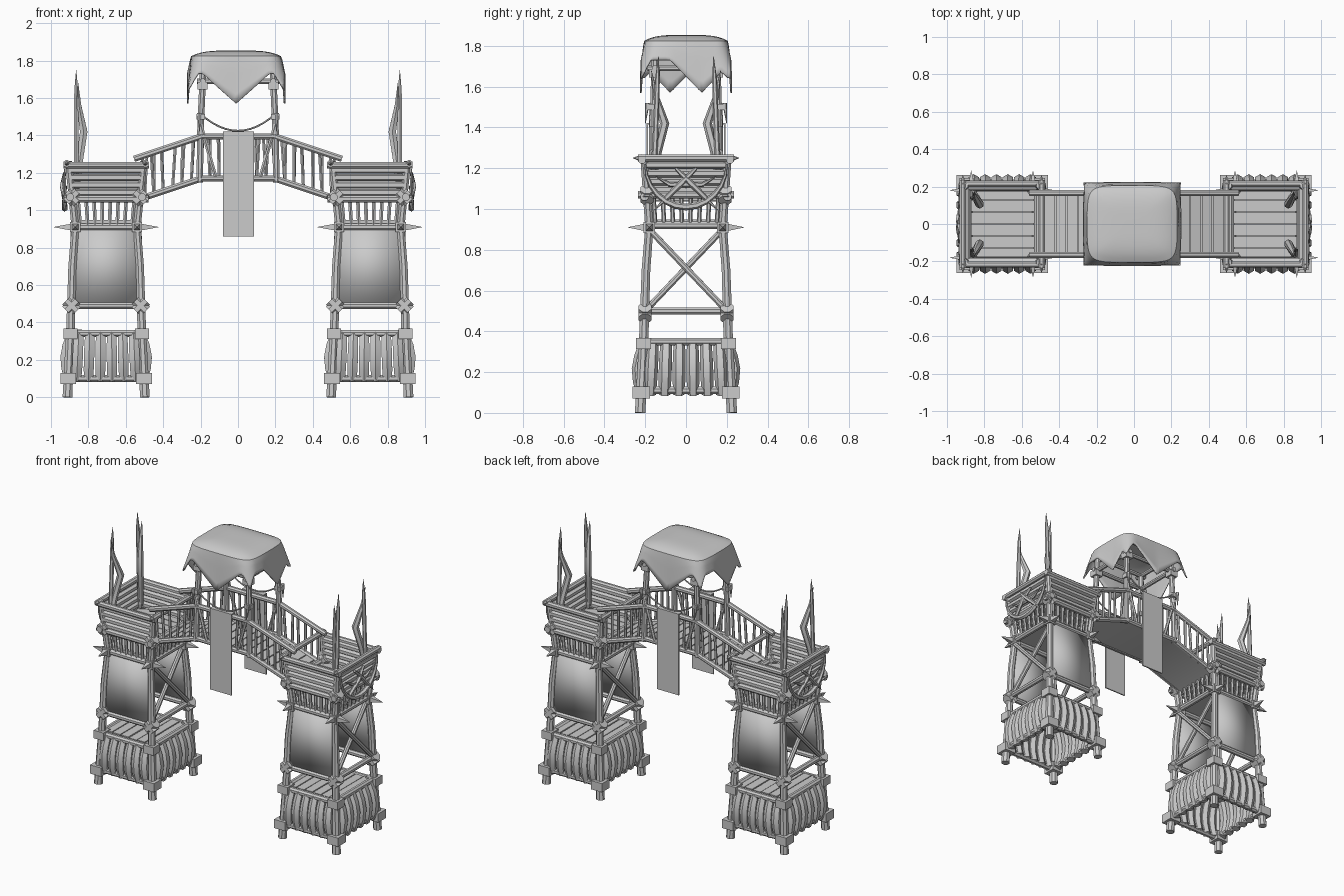
import bpy, bmesh, math, random
from mathutils import Vector as V

random.seed(4)
if "Cube" in bpy.data.objects:
    bpy.data.objects.remove(bpy.data.objects["Cube"])

grey = bpy.data.materials.new("weathered_grey")
grey.use_nodes = True
grey.diffuse_color = (0.6, 0.6, 0.6, 1)
grey.node_tree.nodes["Principled BSDF"].inputs["Base Color"].default_value = (0.6, 0.6, 0.6, 1)


def finish(name, bm, thick=0):
    """Turn a bmesh into a shaded object."""
    bmesh.ops.recalc_face_normals(bm, faces=bm.faces)
    me = bpy.data.meshes.new(name)
    bm.to_mesh(me)
    bm.free()
    me.materials.append(grey)
    ob = bpy.data.objects.new(name, me)
    bpy.context.collection.objects.link(ob)
    me.shade_smooth()
    me.set_sharp_from_angle(angle=math.radians(40))
    if thick:
        mod = ob.modifiers.new("thickness", "SOLIDIFY")
        mod.thickness = thick
        mod.offset = 0
    return ob


def tube(bm, path, radii, sides=8, flat=1.0):
    """Sweep a round section along a path; radii is one value or one per point."""
    path = [V(p) for p in path]
    if not isinstance(radii, (list, tuple)):
        radii = [radii] * len(path)
    axis = (path[-1] - path[0]).normalized()
    ref = V((0, 0, 1)) if abs(axis.z) < 0.9 else V((0, 1, 0))
    rings = []
    for i, p in enumerate(path):
        t = (path[min(i + 1, len(path) - 1)] - path[max(i - 1, 0)]).normalized()
        a = t.cross(ref).normalized()
        b = a.cross(t)
        ring = []
        for k in range(sides):
            ang = math.tau * (k + 0.5) / sides
            ring.append(bm.verts.new(p + radii[i] * (a * math.cos(ang) + b * math.sin(ang) * flat)))
        rings.append(ring)
    for r, s in zip(rings, rings[1:]):
        for k in range(sides):
            bm.faces.new((r[k], r[(k + 1) % sides], s[(k + 1) % sides], s[k]))
    bm.faces.new(rings[0][::-1])
    bm.faces.new(rings[-1])


def box(bm, c, size):
    made = bmesh.ops.create_cube(bm, size=1)["verts"]
    bmesh.ops.scale(bm, vec=size, verts=made)
    bmesh.ops.translate(bm, vec=c, verts=made)


def half(z):
    """Half widths of a tower at a height: tapering legs, then a flared basket."""
    if z < 0.91:
        k = z / 0.91
        return 0.207 - 0.042 * k, 0.225 - 0.045 * k
    k = (z - 0.91) / 0.34
    return 0.165 + 0.035 * k, 0.18 + 0.025 * k


CORNERS = [(a, b) for a in (-1, 1) for b in (-1, 1)]


def build_tower(side, cx):
    def at(a, b, z, out=0):
        hx, hy = half(z)
        return V((cx + a * (hx + out), b * (hy + out), z))

    def ring(bm, z, r, over, out=0):
        hx, hy = half(z)
        for s in (-1, 1):
            y, x = s * (hy + out), cx + s * (hx + out)
            tube(bm, [(cx - hx - over, y, z), (cx + hx + over, y, z)], r)
            tube(bm, [(x, -hy - over, z + 0.01), (x, hy + over, z + 0.01)], r)

    # Legs and corner posts
    bm = bmesh.new()
    for a, b in CORNERS:
        tube(bm, [at(a, b, 0), at(a, b, 0.35), at(a, b, 0.7, 0.006), at(a, b, 0.91), at(a, b, 1.26)],
             [0.028, 0.025, 0.023, 0.022, 0.02])
    finish(side + "_legs", bm)

    # Horizontal rails
    bm = bmesh.new()
    for z, r, over, out in ((0.1, 0.02, 0.02, 0), (0.34, 0.02, 0.02, 0), (0.49, 0.019, 0.025, 0),
                            (0.91, 0.02, 0.01, 0), (1.06, 0.021, 0.045, 0.012), (1.24, 0.019, 0.03, 0.012)):
        ring(bm, z, r, over, out)
    finish(side + "_rails", bm)

    # Square wraps on the lower joints, rope ties above
    bm = bmesh.new()
    for a, b in CORNERS:
        box(bm, at(a, b, 0.1), (0.085, 0.085, 0.06))
        box(bm, at(a, b, 0.34), (0.075, 0.075, 0.055))
        box(bm, at(a, b, 0.91), (0.055, 0.055, 0.055))
        for z in (0.49, 1.07):
            p = at(a, b, z)
            for s in (-1, 1):
                d = V((0.028 * s, 0, 0.028))
                tube(bm, [p - d, p + d], 0.034, 8)
    finish(side + "_joint_wraps", bm)

    # Bulging staves around the base, with a plank top
    bm = bmesh.new()
    for face in range(4):
        s = 1 if face % 2 else -1
        for i in range(6):
            u = (i - 2.5) / 2.5
            pts = []
            for k in range(5):
                z = 0.09 + 0.25 * k / 4
                hx, hy = half(z)
                bulge = 0.028 * math.sin(math.pi * k / 4) - 0.008
                if face < 2:
                    pts.append((cx + u * (hx - 0.045), s * (hy + bulge), z))
                else:
                    pts.append((cx + s * (hx + bulge), u * (hy - 0.045), z))
            tube(bm, pts, [0.028, 0.031, 0.032, 0.031, 0.028], 6)
    for i in range(6):
        box(bm, (cx + (i - 2.5) * 0.063, 0, 0.35 + random.uniform(-.004, .004)), (0.057, 0.38, 0.016))
    finish(side + "_base_staves", bm)

    # Cross braces on the two end faces
    bm = bmesh.new()
    for a in (-1, 1):
        for s in (-1, 1):
            p, q = at(a, s, 0.5), at(a, -s, 0.9)
            off = V((0.008 * s, 0, 0))
            tube(bm, [p + off, q + off], 0.016)
    finish(side + "_cross_braces", bm)

    # Cloth panels front and back
    bm = bmesh.new()
    for b in (-1, 1):
        quad = [at(-1, b, 0.5, .004), at(1, b, 0.5, .004), at(1, b, 0.93, .004), at(-1, b, 0.93, .004)]
        bm.faces.new([bm.verts.new(p) for p in quad])
    finish(side + "_cloth_panels", bm, 0.008)

    # Spikes at the joints and top rail ends
    bm = bmesh.new()
    for a, b in CORNERS:
        p = at(a, b, 0.91)
        for d, n in ((V((a, 0, 0)), 0.115), (V((0, b, 0)), 0.105)):
            tube(bm, [p + d * 0.02, p + d * n], [0.026, 0.001], 4)
        p = at(a, b, 1.25, 0.01)
        tube(bm, [p, p + V((0, b * 0.045, 0))], [0.02, 0.001], 6)
    finish(side + "_joint_spikes", bm)

    # Short balusters between the two floors
    bm = bmesh.new()
    for i in range(8):
        u = (i - 3.5) / 4.2
        for s in (-1, 1):
            for lo, hi in (((u, s), (u, s)), ((s, u), (s, u))):
                tube(bm, [at(*lo, 0.92), at(*hi, 1.06)], 0.011, 6)
    finish(side + "_balusters", bm)

    # Floors
    bm = bmesh.new()
    box(bm, (cx, 0, 0.935), (0.33, 0.36, 0.025))
    for i in range(6):
        box(bm, (cx, (i - 2.5) * 0.064, 1.06), (0.38, 0.059, 0.018))
    finish(side + "_floor_planks", bm)

    # Basket walls, open toward the bridge
    bm = bmesh.new()
    out = 1 if cx > 0 else -1
    for i in range(4):
        z = 1.095 + i * 0.04
        for b in (-1, 1):
            tube(bm, [at(-1, b, z), at(1, b, z)], 0.022, 6, 0.9)
        tube(bm, [at(out, -1, z), at(out, 1, z)], 0.022, 6, 0.9)
    finish(side + "_basket_walls", bm)

    # Tall wavy stakes at the outer corners
    bm = bmesh.new()
    for b in (-1, 1):
        x = cx + out * 0.16
        tube(bm, [(x, b * .165, 1.08), (x, b * .15, 1.35), (x, b * .14, 1.64), (x, b * .135, 1.75)],
             [0.014, 0.014, 0.012, 0.001], 6)
        tube(bm, [(x, b * .175, 1.08), (x - out * .02, b * .14, 1.28), (x - out * .04, b * .105, 1.42),
                  (x - out * .015, b * .15, 1.56), (x - out * .01, b * .17, 1.68)],
             [0.016, 0.021, 0.023, 0.014, 0.001], 6)
    finish(side + "_stakes", bm)

    # Crossed horns and a hanging bow on the outer wall
    bm = bmesh.new()
    x = cx + out * 0.222
    bow = [(x, 0.2 * math.sin(t), 1.22 - 0.21 * math.cos(t)) for t in
           [math.pi * (i - 6) / 12 for i in range(13)]]
    tube(bm, bow, [0.004 + 0.013 * math.sin(math.pi * i / 12) for i in range(13)], 6)
    for s in (-1, 1):
        tube(bm, [(x, -s * .05, 1.2), (x + out * .012, s * .02, 1.13), (x, s * .09, 1.06), (x, s * .16, .99)],
             [0.008, 0.015, 0.013, 0.001], 6)
        tube(bm, [(x, 0, 1.12), (x, s * .08, 1.12), (x, s * .15, 1.16)], [0.016, 0.012, 0.001], 6)
    finish(side + "_horn_ornament", bm)


build_tower("left_tower", 0.705)
build_tower("right_tower", -0.705)

# Bridge: side rails, balusters and deck follow one arched line
LINE = [(-0.54, 1.05), (-0.19, 1.17), (0.19, 1.17), (0.54, 1.05)]


def deck_z(x):
    return 1.17 - max(0, abs(x) - 0.19) * 0.343


rails, bars, deck = bmesh.new(), bmesh.new(), bmesh.new()
for s in (-1, 1):
    for lift in (0, 0.225):
        for p, q in zip(LINE, LINE[1:]):
            tube(rails, [(p[0] * 1.03, s * 0.165, p[1] + lift), (q[0] * 1.03, s * 0.165, q[1] + lift)], 0.018)
    for i in range(21):
        x = (i - 10) * 0.05
        lean = random.uniform(-0.018, 0.018)
        tube(bars, [(x, s * 0.165, deck_z(x)), (x + lean, s * 0.165, deck_z(x + lean) + 0.225)], 0.009, 6)
for i in range(18):
    x = (i - 8.5) * 0.06
    d = 0.027
    corners = [(x + a, y, deck_z(x + a) + h) for a in (-d, d) for y in (-.155, .155) for h in (-.008, .01)]
    bmesh.ops.convex_hull(deck, input=[deck.verts.new(c) for c in corners])
rows = [[deck.verts.new((x, y, z - 0.012)) for y in (-.155, .155)] for x, z in LINE]
for a, b in zip(rows, rows[1:]):
    deck.faces.new((a[0], a[1], b[1], b[0]))
finish("bridge_rails", rails)
finish("bridge_balusters", bars)
finish("bridge_deck", deck)

# Long banners on both sides of the bridge
bm = bmesh.new()
for s in (-1, 1):
    box(bm, (0.003, s * 0.19, 1.14), (0.165, 0.008, 0.56))
    box(bm, (0.003, s * 0.175, 1.418), (0.165, 0.038, 0.008))
finish("banners", bm)

# Canopy posts, braces, top frame and slack ropes
frame, ropes = bmesh.new(), bmesh.new()
for a, b in CORNERS:
    tube(frame, [(a * .205, b * .165, 1.15), (a * .2, b * .16, 1.45), (a * .185, b * .15, 1.78)], 0.019)
    tube(frame, [(a * .2, b * .17, 1.46), (a * .12, b * .17, 1.18)], 0.011, 6)
    box(frame, (a * .19, b * .155, 1.665), (0.055, 0.055, 0.04))
    box(ropes, (a * .2, b * .165, 1.5), (0.046, 0.046, 0.03))
    tube(ropes, [(a * .21, b * .19, 1.52), (a * .205, b * .2, 1.42)], [0.012, 0.002], 6)
for s in (-1, 1):
    for z in (1.69, 1.79):
        tube(frame, [(-.22, s * .152, z), (.22, s * .152, z)], 0.015)
        tube(frame, [(s * .188, -.19, z), (s * .188, .19, z)], 0.015)
    swag = [(.2 * t, s * .175, 1.425 + .09 * t * t) for t in [i / 6 - 1 for i in range(13)]]
    tube(ropes, swag, 0.005, 6)
finish("canopy_frame", frame)
finish("canopy_ropes", ropes)

# Canopy cloth: a soft flat top with pointed drapes on each side
bm = bmesh.new()
N = 28
grid = []
for j in range(N + 1):
    row = []
    for i in range(N + 1):
        u, v = 2 * i / N - 1, 2 * j / N - 1
        s = max(abs(u), abs(v), 1e-6)
        t = max(0, (s - 0.65) / 0.35)
        on_end = abs(u) > abs(v)
        w = (v if on_end else u) / s
        peak = (0.35 if u > 0 else -0.35) if on_end else 0
        drop = max(0.25 - 0.23 * abs(w - peak), 0.09) + 0.09 * max(0, abs(w) - 0.8) / 0.2
        k = min(s, 0.65) / 0.65 / s
        shrink = 1 - 0.12 * (u * v / s / s) ** 4
        flare = 1 + t * (0.08 + 0.14 * (u * v / s / s) ** 6)
        z = 1.85 - 0.03 * min(1, s / 0.65) ** 4 - drop * t
        row.append(bm.verts.new((u * k * 0.24 * shrink * flare - 0.01, v * k * 0.205 * shrink * flare, z)))
    grid.append(row)
for r, q in zip(grid, grid[1:]):
    for i in range(N):
        bm.faces.new((r[i], r[i + 1], q[i + 1], q[i]))
finish("canopy_cloth", bm, 0.008)
